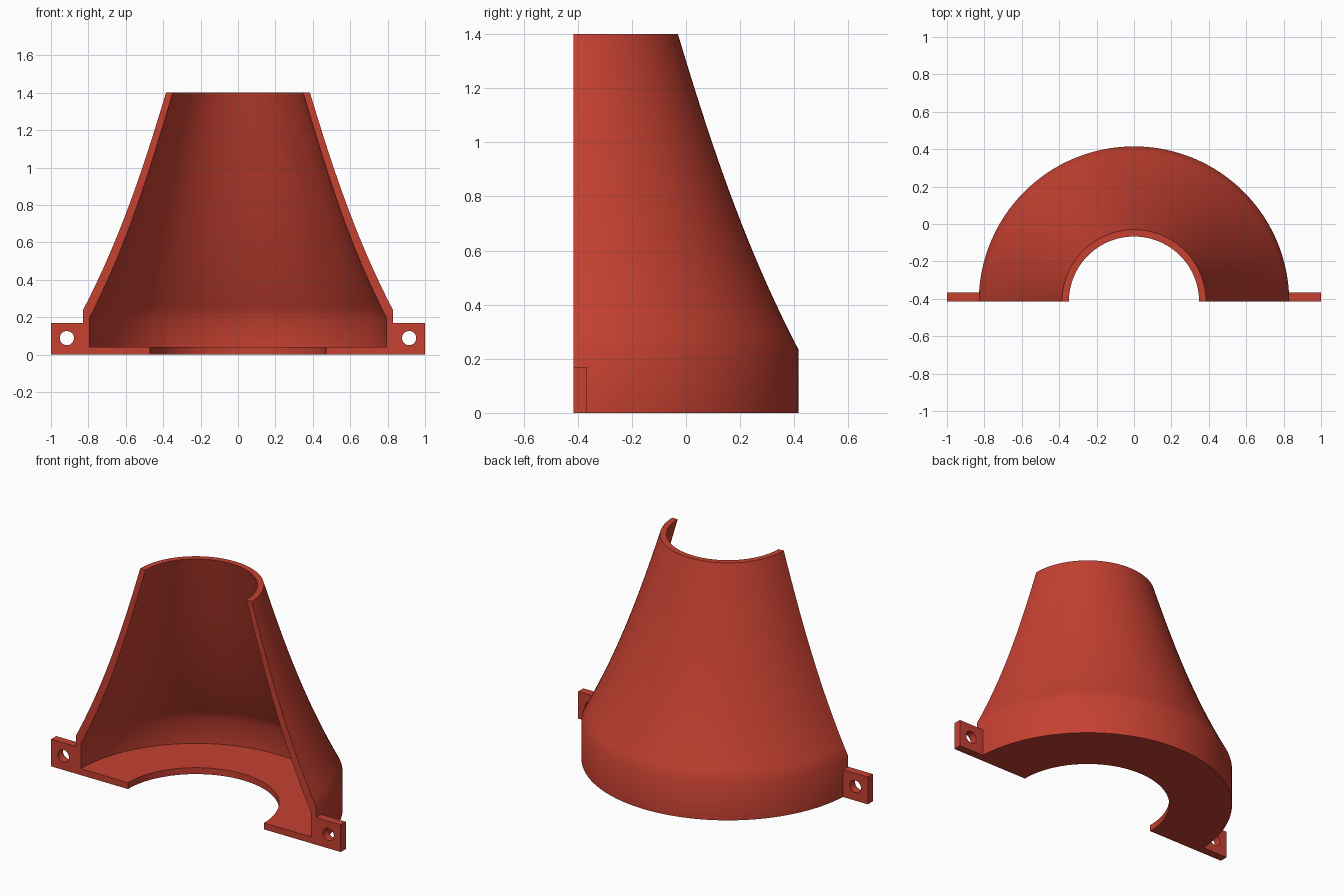
import bpy, bmesh, math

if "Cube" in bpy.data.objects:
    bpy.data.objects.remove(bpy.data.objects["Cube"])

AXIS_Y = -0.415      # axis of revolution, lies on the flat front plane
SEGMENTS = 64        # steps around the half turn

red = bpy.data.materials.new("red plastic")
red.diffuse_color = (0.56, 0.052, 0.031, 1)
red.use_nodes = True
red.node_tree.nodes["Principled BSDF"].inputs["Base Color"].default_value = red.diffuse_color


def finish(name, bm):
    bmesh.ops.recalc_face_normals(bm, faces=bm.faces)
    mesh = bpy.data.meshes.new(name)
    bm.to_mesh(mesh)
    bm.free()
    mesh.materials.append(red)
    obj = bpy.data.objects.new(name, mesh)
    bpy.context.collection.objects.link(obj)
    return obj


def flare(r0, z0, r1, z1, slope0=-0.52, slope1=-0.30, steps=20):
    """Smooth wall curve from (r0, z0) up to (r1, z1) with given end slopes."""
    h = z1 - z0
    points = []
    for i in range(steps + 1):
        t = i / steps
        r = ((2*t**3 - 3*t**2 + 1) * r0 + (t**3 - 2*t**2 + t) * h * slope0
             + (3*t**2 - 2*t**3) * r1 + (t**3 - t**2) * h * slope1)
        points.append((r, z0 + h * t))
    return points


# Half funnel: closed wall and base profile swept through 180 degrees
profile = ([(0.47, 0.0), (0.83, 0.0)]
           + flare(0.83, 0.235, 0.385, 1.4)
           + flare(0.795, 0.195, 0.348, 1.4)[::-1]
           + [(0.795, 0.04), (0.47, 0.04)])
bm = bmesh.new()
rings = []
for i in range(SEGMENTS + 1):
    a = math.pi * i / SEGMENTS
    rings.append([bm.verts.new((r * math.cos(a), AXIS_Y + r * math.sin(a), z))
                  for r, z in profile])
n = len(profile)
for a, b in zip(rings, rings[1:]):
    for j in range(n):
        k = (j + 1) % n
        bm.faces.new((a[j], a[k], b[k], b[j]))
bm.faces.new(rings[0])
bm.faces.new(rings[-1][::-1])
funnel = finish("half_funnel", bm)
bpy.context.view_layer.objects.active = funnel
funnel.select_set(True)
bpy.ops.object.shade_smooth_by_angle(angle=math.radians(30))
funnel.select_set(False)


# Mounting tabs: plates with a bolt hole, mirrored left and right
def mounting_tab(name, side):
    plate = [(0.825, 0.0), (1.0, 0.0), (1.0, 0.17), (0.825, 0.17)]
    hole = [(0.915 + 0.038 * math.cos(math.tau * i / 32),
             0.088 + 0.038 * math.sin(math.tau * i / 32)) for i in range(32)]
    bm = bmesh.new()
    edges = []
    for loop in (plate, hole):
        vs = [bm.verts.new((side * x, AXIS_Y, z)) for x, z in loop]
        edges += [bm.edges.new((vs[i - 1], vs[i])) for i in range(len(vs))]
    bmesh.ops.triangle_fill(bm, edges=edges, use_beauty=True)
    back = bmesh.ops.extrude_face_region(bm, geom=bm.faces[:], use_keep_orig=True)
    for v in (g for g in back["geom"] if isinstance(g, bmesh.types.BMVert)):
        v.co.y += 0.05
    finish(name, bm)


mounting_tab("left_mounting_tab", -1)
mounting_tab("right_mounting_tab", 1)
